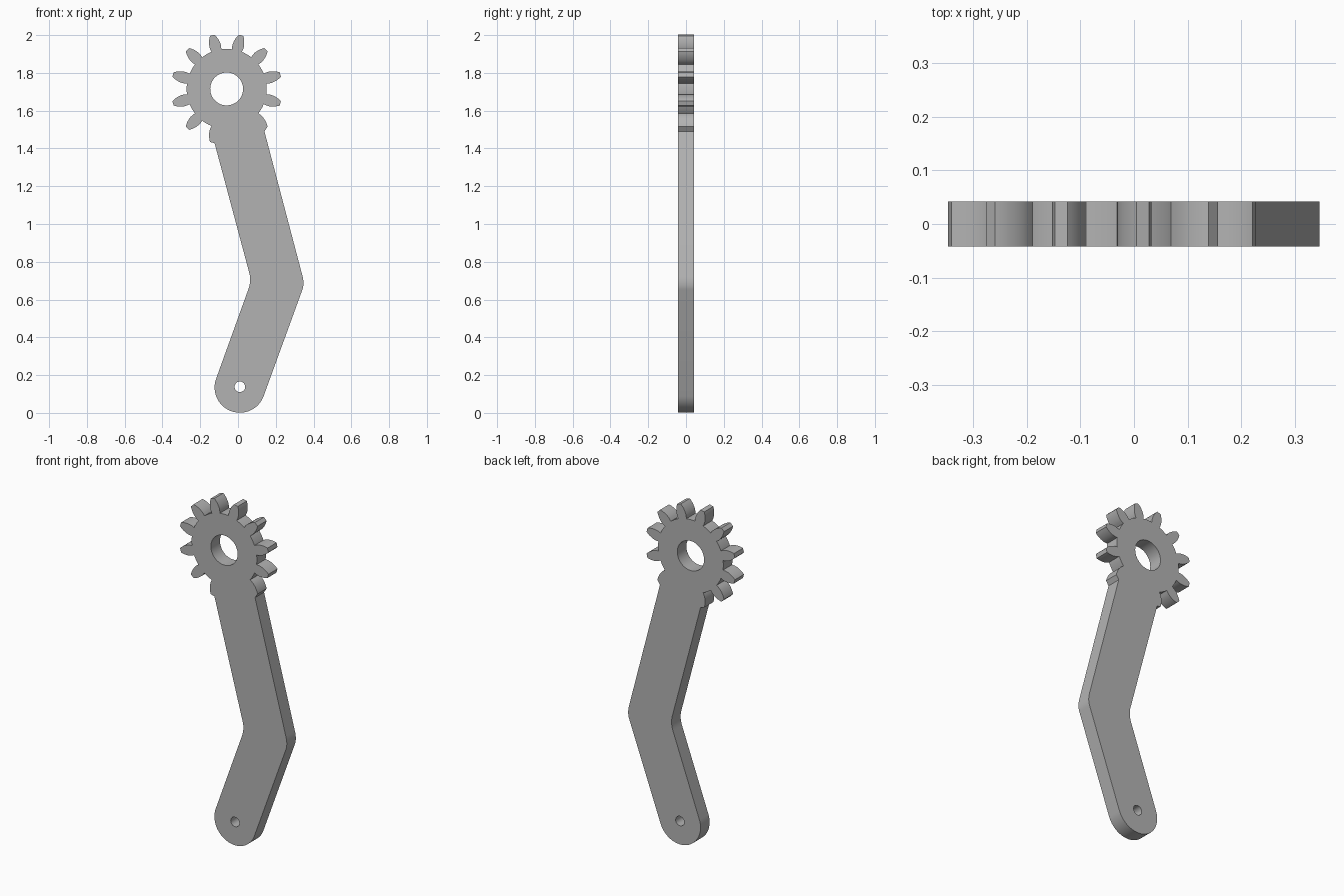
import bpy, bmesh
from math import sin, cos, radians, pi
from mathutils import Vector

cube = bpy.data.objects.get("Cube")
if cube:
    bpy.data.objects.remove(cube, do_unlink=True)

HALF_DEPTH = 0.042
HUB = Vector((-0.06, 1.715))      # gear centre
PIVOT = Vector((0.01, 0.135))     # rounded lower end
ROOT = 0.212


def arc(centre, radius, start, end, steps):
    """Points on a circular arc, angles in degrees."""
    angles = [radians(start + (end - start) * i / steps) for i in range(steps + 1)]
    return [centre + radius * Vector((cos(a), sin(a))) for a in angles]


def bend(start, corner, end, steps=8):
    """Rounded corner between two straight edges."""
    a, b, c = Vector(start), Vector(corner), Vector(end)
    ts = [i / steps for i in range(steps + 1)]
    return [a * (1 - t) ** 2 + b * 2 * t * (1 - t) + c * t * t for t in ts]


# Half of a leaf-shaped tooth: (distance from hub, half width)
FLANK = [(0.21, 0.027), (0.225, 0.030), (0.24, 0.0305), (0.255, 0.028),
         (0.27, 0.024), (0.284, 0.018), (0.294, 0.012)]


def tooth(angle, sides):
    """Flank points in counter-clockwise order for the chosen sides."""
    out = Vector((cos(radians(angle)), sin(radians(angle))))
    across = Vector((-out.y, out.x))
    points = []
    if -1 in sides:
        points += [HUB + out * r - across * w for r, w in FLANK]
    if 1 in sides:
        points += [HUB + out * r + across * w for r, w in reversed(FLANK)]
    return points


# Toothed head; the flanks next to the arm merge into it
outline = []
for angle in range(-45, 256, 30):
    if angle == -45:
        outline += tooth(angle, (1,))
    elif angle == 255:
        outline += tooth(angle, (-1,))
        outline.append(HUB + Vector((-0.064, -0.287)))
    else:
        outline += tooth(angle, (-1, 1))
    if angle < 255:
        outline += arc(HUB, ROOT, angle + 8.5, angle + 21.5, 4)

# Bent arm: inner bend, rounded end, outer bend
outline += bend((0.06, 0.74), (0.071, 0.699), (0.055, 0.655))
outline += arc(PIVOT, 0.134, 160, 340, 32)
outline += bend((0.34, 0.65), (0.353, 0.6835), (0.34, 0.73))
outline.append(Vector((0.14, 1.49)))

hub_hole = arc(HUB, 0.087, 0, 352.5, 47)
pivot_hole = arc(PIVOT + Vector((0, 0.003)), 0.028, 0, 345, 23)

# Filled and extruded profile
curve = bpy.data.curves.new("gear_lever", "CURVE")
curve.dimensions = "2D"
curve.fill_mode = "BOTH"
curve.extrude = HALF_DEPTH
for loop in (outline, hub_hole, pivot_hole):
    spline = curve.splines.new("POLY")
    spline.points.add(len(loop) - 1)
    for point, co in zip(spline.points, loop):
        point.co = (co.x, co.y, 0, 1)
    spline.use_cyclic_u = True

lever = bpy.data.objects.new("gear_lever", curve)
bpy.context.collection.objects.link(lever)
lever.rotation_euler.x = pi / 2
bpy.ops.object.select_all(action="DESELECT")
lever.select_set(True)
bpy.context.view_layer.objects.active = lever
bpy.ops.object.convert(target="MESH")
lever = bpy.context.object
bpy.ops.object.transform_apply(location=False, rotation=True, scale=False)

# Weld the caps to the rim
bm = bmesh.new()
bm.from_mesh(lever.data)
bmesh.ops.remove_doubles(bm, verts=bm.verts, dist=0.0005)
bmesh.ops.recalc_face_normals(bm, faces=bm.faces)
bm.to_mesh(lever.data)
bm.free()

# Plain grey metal
grey = bpy.data.materials.new("plain_grey")
grey.use_nodes = True
colour = (0.45, 0.45, 0.45, 1)
grey.diffuse_color = colour
grey.node_tree.nodes["Principled BSDF"].inputs["Base Color"].default_value = colour
lever.data.materials.clear()
lever.data.materials.append(grey)
bpy.ops.object.shade_smooth_by_angle(angle=radians(30))
